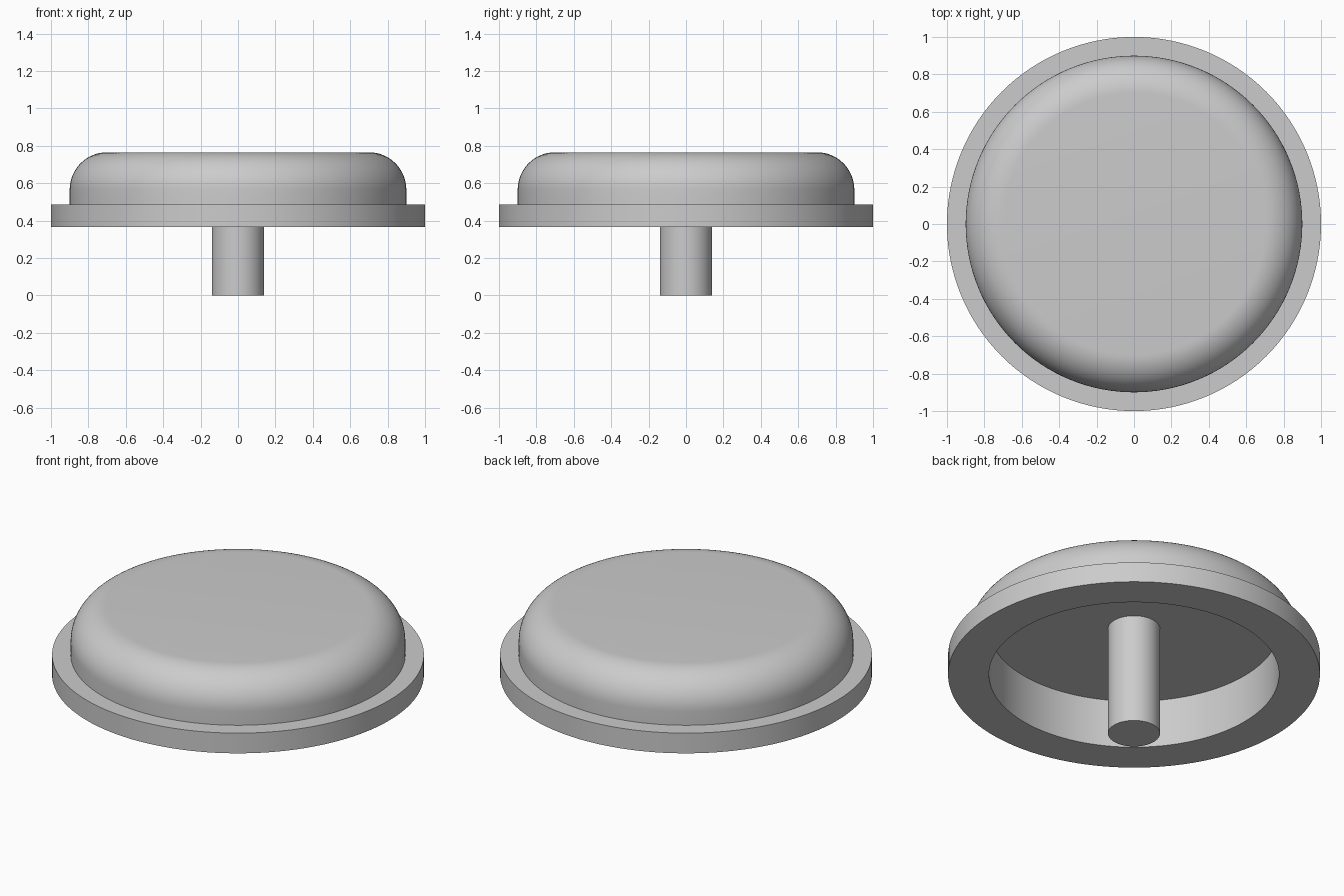
import bpy
import bmesh
from math import sin, cos, pi, radians
from mathutils import Vector

SEGMENTS = 128

cube = bpy.data.objects.get("Cube")
if cube:
    bpy.data.objects.remove(cube, do_unlink=True)

grey = bpy.data.materials.new("plain grey")
grey.use_nodes = True
grey.diffuse_color = (0.6, 0.6, 0.6, 1)
grey.node_tree.nodes["Principled BSDF"].inputs["Base Color"].default_value = (0.6, 0.6, 0.6, 1)


def lathe(name, profile):
    """Revolve a (radius, height) profile, running from axis to axis, about z."""
    bm = bmesh.new()
    verts = [bm.verts.new((r, 0, z)) for r, z in profile]
    edges = [bm.edges.new(pair) for pair in zip(verts, verts[1:])]
    bmesh.ops.spin(bm, geom=verts + edges, cent=Vector(), axis=(0, 0, 1),
                   angle=2 * pi, steps=SEGMENTS)
    bmesh.ops.remove_doubles(bm, verts=bm.verts, dist=0.0001)
    bmesh.ops.recalc_face_normals(bm, faces=bm.faces)
    mesh = bpy.data.meshes.new(name)
    bm.to_mesh(mesh)
    bm.free()
    mesh.materials.append(grey)
    obj = bpy.data.objects.new(name, mesh)
    bpy.context.collection.objects.link(obj)
    bpy.ops.object.select_all(action="DESELECT")
    obj.select_set(True)
    bpy.context.view_layer.objects.active = obj
    bpy.ops.object.shade_smooth_by_angle(angle=radians(30))
    return obj


# Hollow cap: recess ceiling, recess wall, flange, then rounded dome
base, flange_top, ceiling, top = 0.365, 0.485, 0.65, 0.765
dome_radius, fillet, steps = 0.9, 0.2, 16
rounded = [(dome_radius - fillet + fillet * cos(a), top - fillet + fillet * sin(a))
           for a in (i * pi / 2 / steps for i in range(steps + 1))]
lathe("cap", [(0, ceiling), (0.78, ceiling), (0.78, base), (1, base),
              (1, flange_top), (dome_radius, flange_top)] + rounded + [(0, top)])

# Central stem hanging from the recess ceiling
lathe("stem", [(0, 0), (0.14, 0), (0.14, ceiling), (0, ceiling)])
